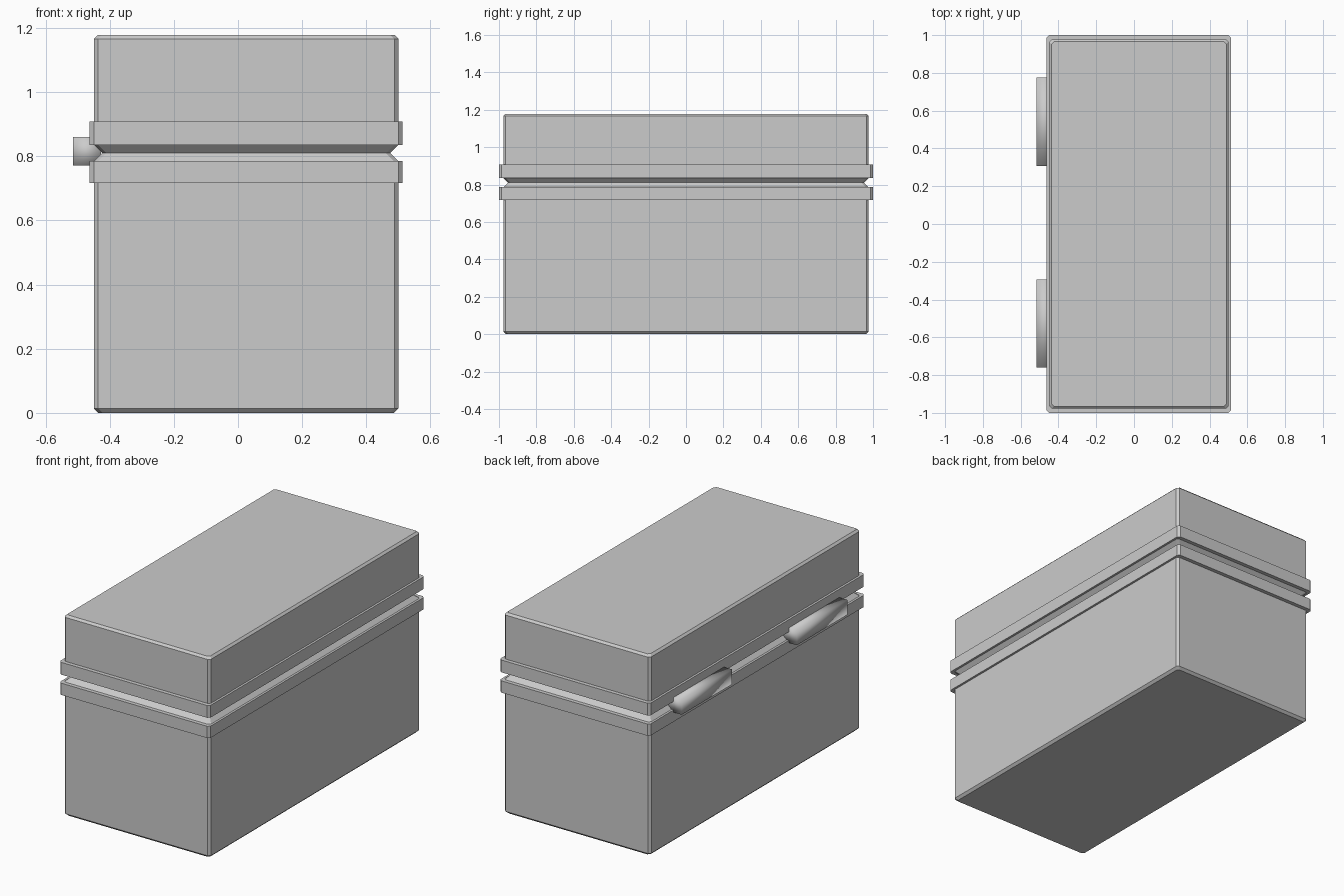
import bpy, bmesh

if "Cube" in bpy.data.objects:
    bpy.data.objects.remove(bpy.data.objects["Cube"])

CX = 0.0255                 # box centre in x (the hinges stick out on -x)
BX, BY = 0.475, 0.977       # half sizes of the body walls
RX, RY = 0.488, 1.0         # half sizes of the rims
CH = 0.013                  # corner chamfer


def finish(name, bm, smooth=False):
    bmesh.ops.recalc_face_normals(bm, faces=bm.faces[:])
    mesh = bpy.data.meshes.new(name)
    bm.to_mesh(mesh)
    bm.free()
    for p in mesh.polygons:
        p.use_smooth = smooth
    obj = bpy.data.objects.new(name, mesh)
    bpy.context.collection.objects.link(obj)
    return obj


def loft(name, sections, closed_ring=False):
    """Stack chamfered rectangles given as (half x, half y, z)."""
    bm = bmesh.new()
    rings = []
    for hx, hy, z in sections:
        pts = [(hx, -hy + CH), (hx, hy - CH), (hx - CH, hy), (-hx + CH, hy),
               (-hx, hy - CH), (-hx, -hy + CH), (-hx + CH, -hy), (hx - CH, -hy)]
        rings.append([bm.verts.new((CX + x, y, z)) for x, y in pts])
    pairs = list(zip(rings, rings[1:]))
    if closed_ring:
        pairs.append((rings[-1], rings[0]))
    else:
        bm.faces.new(rings[0][::-1])
        bm.faces.new(rings[-1])
    for a, b in pairs:
        for i in range(8):
            j = (i + 1) % 8
            bm.faces.new((a[i], a[j], b[j], b[i]))
    return finish(name, bm)


def block(name, z0, z1, low, high):
    """Box with chamfers of the given size along the bottom and top edges."""
    loft(name, [(BX - low, BY - low, z0), (BX, BY, z0 + low),
                (BX, BY, z1 - high), (BX - high, BY - high, z1)])


def rim(name, z0, z1):
    loft(name, [(BX, BY, z0), (RX, RY, z0), (RX, RY, z1), (BX, BY, z1)], True)


# Lower box and lid, meeting in a V groove
block("base_box", 0.0, 0.81, 0.014, 0.026)
block("lid", 0.81, 1.178, 0.026, 0.012)

# Raised bands on both sides of the groove
rim("base_rim", 0.717, 0.786)
rim("lid_rim", 0.836, 0.908)

# Two soft-shaded hinge bars on the -x side
for name, y0, y1 in (("hinge_back", 0.308, 0.775), ("hinge_front", -0.76, -0.293)):
    bm = bmesh.new()
    bmesh.ops.create_cube(bm, size=1)
    bmesh.ops.scale(bm, vec=(0.088, y1 - y0, 0.088), verts=bm.verts)
    bmesh.ops.translate(bm, vec=(-0.471, (y0 + y1) / 2, 0.816), verts=bm.verts)
    finish(name, bm, smooth=True)
